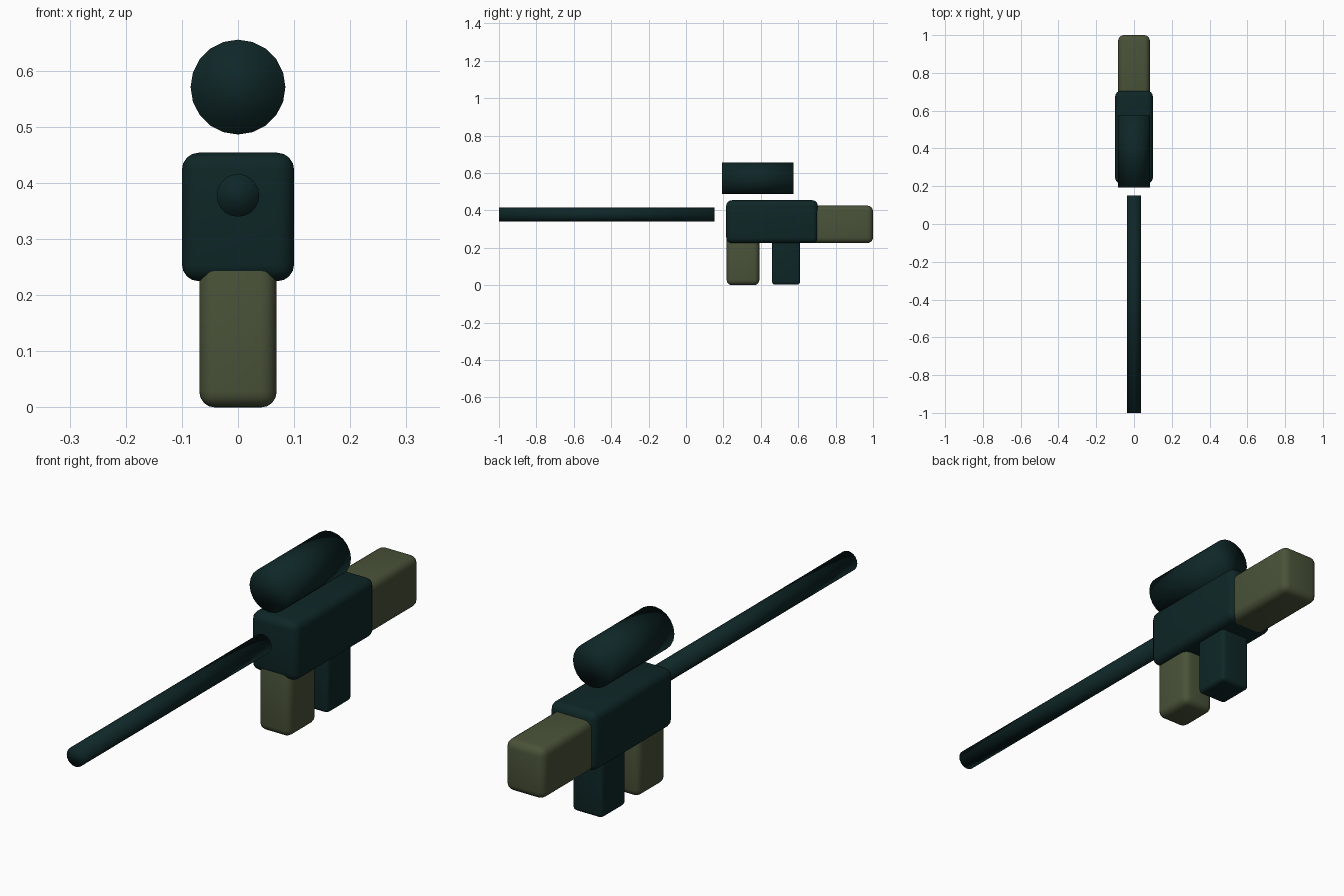
import bpy, bmesh, math
from mathutils import Matrix

if "Cube" in bpy.data.objects:
    bpy.data.objects.remove(bpy.data.objects["Cube"])


def mat(name, col):
    m = bpy.data.materials.new(name)
    m.diffuse_color = (*col, 1)
    m.use_nodes = True
    m.node_tree.nodes["Principled BSDF"].inputs["Base Color"].default_value = m.diffuse_color
    return m


TEAL = mat("dark_teal", (0.0046, 0.0195, 0.0200))
OLIVE = mat("olive_green", (0.067, 0.085, 0.040))


def add(name, bm, material):
    me = bpy.data.meshes.new(name)
    bm.to_mesh(me)
    bm.free()
    me.materials.append(material)
    me.shade_smooth()
    ob = bpy.data.objects.new(name, me)
    bpy.context.collection.objects.link(ob)
    return ob


def box(name, half_x, y0, y1, z0, z1, radius, material):
    # rounded block, symmetric about x = 0
    bm = bmesh.new()
    bmesh.ops.create_cube(bm, size=1)
    for v in bm.verts:
        v.co.x *= 2 * half_x
        v.co.y = (y0 + y1) / 2 + v.co.y * (y1 - y0)
        v.co.z = (z0 + z1) / 2 + v.co.z * (z1 - z0)
    ob = add(name, bm, material)
    b = ob.modifiers.new("rounding", 'BEVEL')
    b.width, b.segments = radius, 4


def tube(name, radius, y0, y1, z, material):
    # solid cylinder along y
    bm = bmesh.new()
    bmesh.ops.create_cone(bm, cap_ends=True, segments=20, radius1=radius,
                          radius2=radius, depth=y1 - y0)
    bm.transform(Matrix.Translation((0, (y0 + y1) / 2, z))
                 @ Matrix.Rotation(math.pi / 2, 4, 'X'))
    add(name, bm, material)


# main body and stock
box("body", 0.10, 0.215, 0.705, 0.225, 0.454, 0.03, TEAL)
box("stock", 0.084, 0.64, 1.0, 0.225, 0.425, 0.03, OLIVE)
# grips below the body
box("front_grip", 0.069, 0.217, 0.392, 0.0, 0.27, 0.028, OLIVE)
box("rear_grip", 0.065, 0.46, 0.61, 0.003, 0.27, 0.016, TEAL)
# floating barrel and scope
tube("barrel", 0.038, -1.0, 0.152, 0.378, TEAL)
tube("scope", 0.0845, 0.192, 0.575, 0.571, TEAL)
